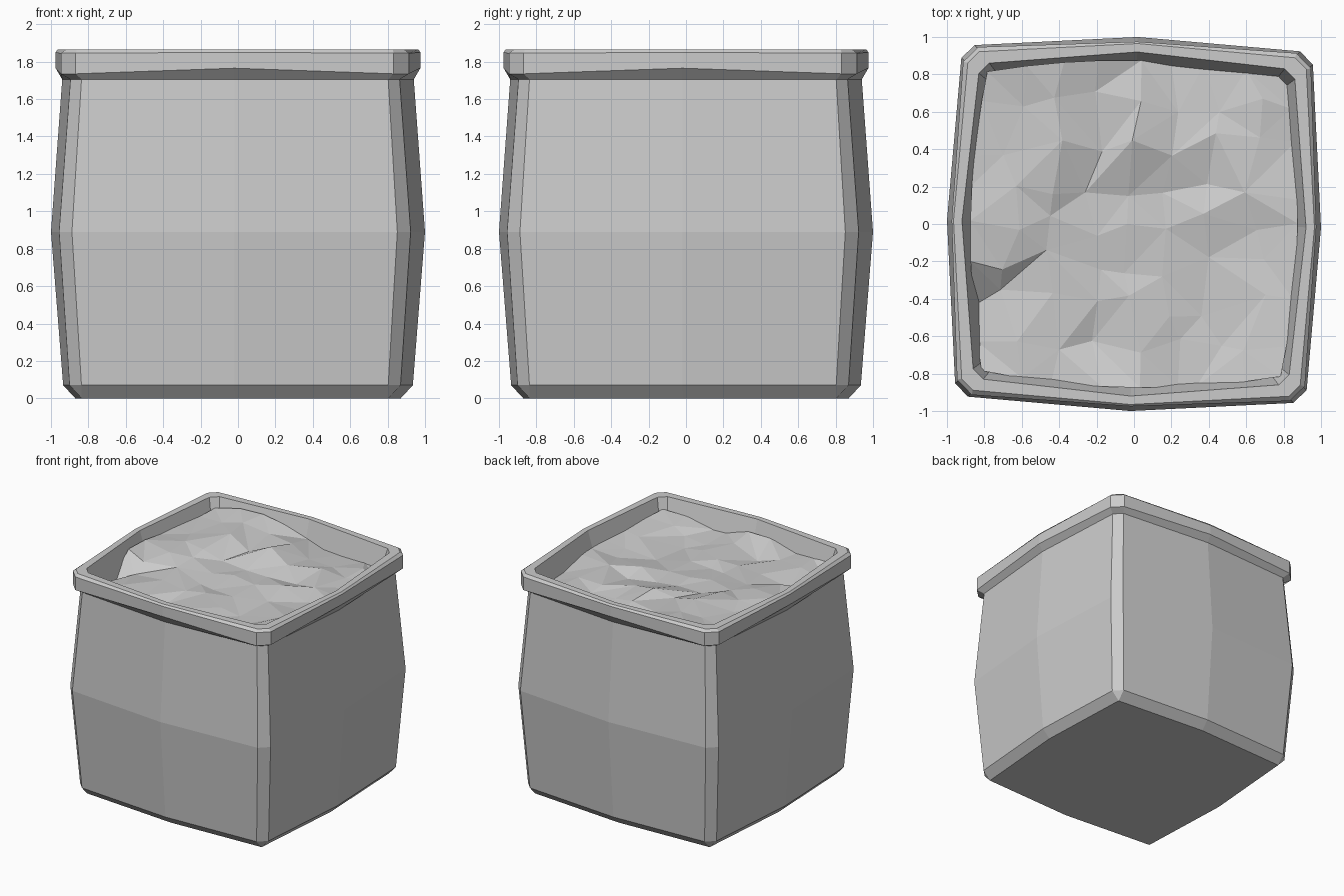
import bpy, bmesh, math, random
from mathutils import Matrix

if "Cube" in bpy.data.objects:
    bpy.data.objects.remove(bpy.data.objects["Cube"])

random.seed(7)
TWIST = Matrix.Rotation(math.radians(-1.1), 4, 'Z')   # slight turn of the whole sack


def ring_points(a, b, mid, z_corner, z_mid):
    """Square with chamfered corners and bowed sides: 12 points."""
    pts = []
    for k in range(4):
        c, s = round(math.cos(k * math.pi / 2)), round(math.sin(k * math.pi / 2))
        for x, y, z in ((b, -a, z_corner), (mid, 0, z_mid), (b, a, z_corner)):
            pts.append((x * c - y * s, x * s + y * c, z))
    return pts


def finish(bm, name):
    bm.transform(TWIST)
    me = bpy.data.meshes.new(name)
    bm.to_mesh(me)
    bm.free()
    ob = bpy.data.objects.new(name, me)
    bpy.context.collection.objects.link(ob)
    return ob


# Sack: outer wall, folded rim and inner wall as one lofted shell
RINGS = [  # a, b, side middle, corner z, middle z
    (.82, .82, .87, 0, 0),
    (.82, .885, .935, .07, .07),
    (.87, .94, 1.0, .89, .89),
    (.82, .88, .94, 1.705, 1.705),
    (.85, .93, .975, 1.735, 1.765),
    (.85, .93, .975, 1.845, 1.85),
    (.845, .905, .965, 1.865, 1.865),
    (.79, .845, .92, 1.865, 1.865),
    (.735, .775, .835, 1.58, 1.58),
]
bm = bmesh.new()
loops = [[bm.verts.new(p) for p in ring_points(*r)] for r in RINGS]
bm.faces.new(loops[0][::-1])
for lo, hi in zip(loops, loops[1:]):
    for i in range(12):
        j = (i + 1) % 12
        bm.faces.new((lo[i], lo[j], hi[j], hi[i]))
bmesh.ops.remove_doubles(bm, verts=bm.verts, dist=.001)
finish(bm, "sack")

# Lumpy contents: jittered triangle sheet shaped by a few height marks
MARKS = [
    (-.5, .85, 1.83), (-.85, .55, 1.77), (-.85, -.15, 1.82), (-.85, -.5, 1.63),
    (-.82, -.82, 1.76), (-.4, -.83, 1.72), (-.05, -.83, 1.77), (.3, -.83, 1.70),
    (.78, -.8, 1.78), (.85, -.24, 1.74), (.85, .45, 1.69), (.82, .82, 1.70),
    (.3, .83, 1.68), (-.4, .5, 1.80), (0, .47, 1.79), (0, .28, 1.71),
    (.35, .35, 1.70), (-.6, .1, 1.78), (0, -.05, 1.73), (-.2, -.5, 1.69),
    (.27, -.08, 1.75), (.5, -.3, 1.67), (.65, .3, 1.76), (.4, -.55, 1.69),
]


def height(x, y):
    total = weight = 0
    for mx, my, mz in MARKS:
        w = 1 / ((x - mx) ** 2 + (y - my) ** 2 + .004) ** 1.5
        total += w * mz
        weight += w
    return total / weight


N = 8
bm = bmesh.new()
grid = []
for i in range(N + 1):
    row = []
    for j in range(N + 1):
        u, v = 2 * i / N - 1, 2 * j / N - 1
        if 0 < i < N:
            u += random.uniform(-.08, .08)
        if 0 < j < N:
            v += random.uniform(-.08, .08)
        x = u * (.80 + .075 * (1 - v * v))
        y = v * (.80 + .075 * (1 - u * u))
        edge = i in (0, N) or j in (0, N)
        z = height(x, y) + random.uniform(-.025, .025) * (.3 if edge else 1)
        row.append(bm.verts.new((x, y, min(z, 1.85))))
    grid.append(row)
for i in range(N):
    for j in range(N):
        p, q, r, s = grid[i][j], grid[i + 1][j], grid[i + 1][j + 1], grid[i][j + 1]
        if random.random() < .5:
            tris = ((p, q, r), (p, r, s))
        else:
            tris = ((p, q, s), (q, r, s))
        for t in tris:
            bm.faces.new(t)
finish(bm, "lumpy_contents")
